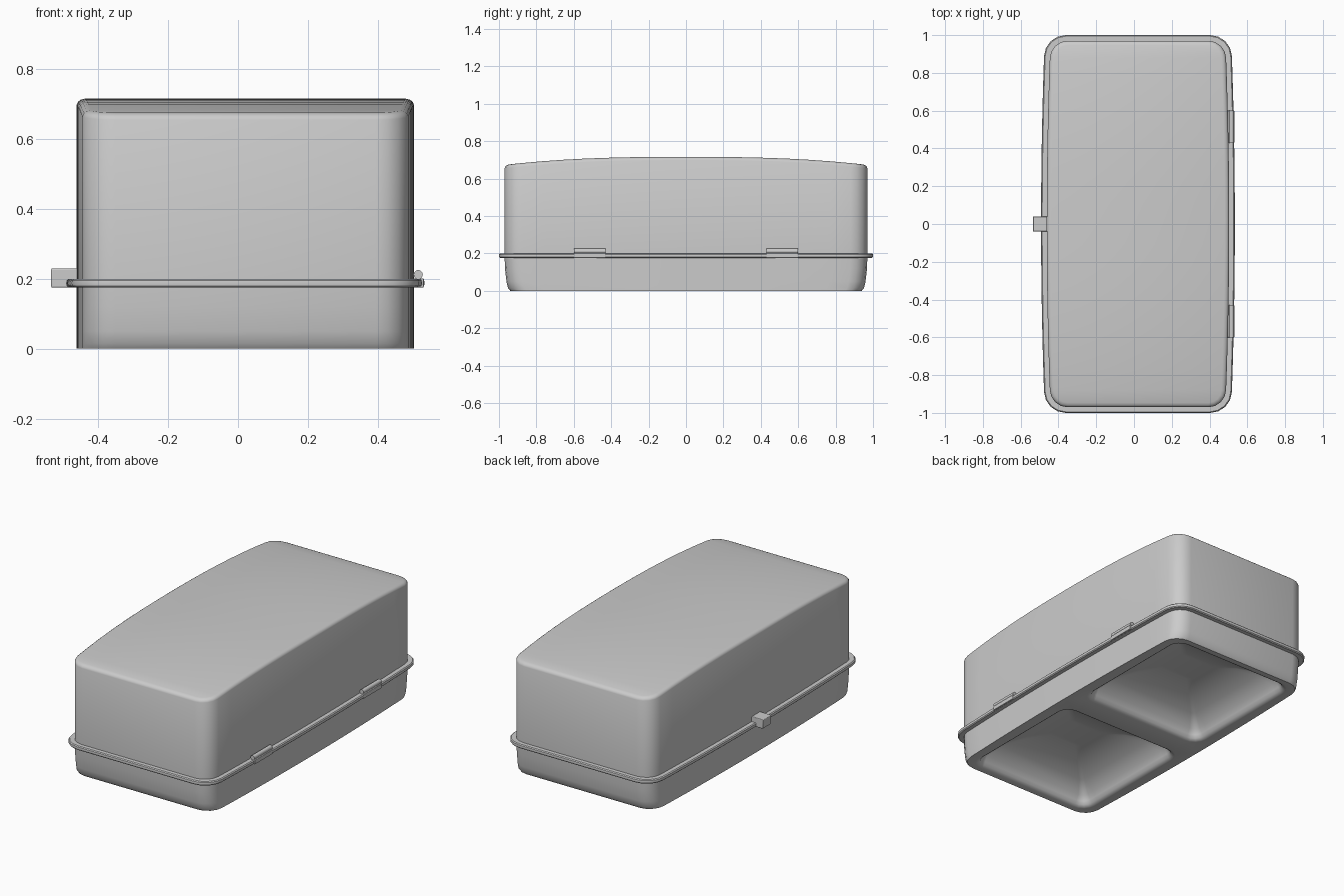
import bpy, bmesh, math
from mathutils import Vector

if "Cube" in bpy.data.objects:
    bpy.data.objects.remove(bpy.data.objects["Cube"])

CX = 0.021          # the case body sits slightly off the latch side
BULGE = 0.02        # long sides bow out this much at the middle


def outline(hx, hy, r, bulge=BULGE, cx=CX, cy=0.0, steps=4, sides=16):
    """Rounded rectangle with bowed long sides: right half, then mirrored left half."""
    right = []
    for i in range(steps + 1):
        a = -math.pi / 2 + math.pi / 2 * i / steps
        right.append((hx - r + r * math.cos(a), -hy + r + r * math.sin(a)))
    for i in range(1, sides):
        right.append((hx, (-hy + r) + 2 * (hy - r) * i / sides))
    right += [(x, -y) for x, y in reversed(right[:steps + 1])]
    right = [(x + bulge * (1 - (y / hy) ** 2), y) for x, y in right]
    pts = right + [(-x, y) for x, y in reversed(right)]
    return [(x + cx, y + cy) for x, y in pts]


def ring(bm, pts, z):
    return [bm.verts.new((x, y, z(x, y) if callable(z) else z)) for x, y in pts]


def bridge(bm, rings):
    for a, b in zip(rings, rings[1:]):
        n = len(a)
        for i in range(n):
            bm.faces.new((a[i], a[(i + 1) % n], b[(i + 1) % n], b[i]))


def cap(bm, r):
    n = len(r)
    for i in range(n // 2 - 1):
        bm.faces.new((r[i], r[i + 1], r[n - 2 - i], r[n - 1 - i]))


def loop_edges(bm, r):
    return [bm.edges.get((r[i], r[(i + 1) % len(r)])) for i in range(len(r))]


def finish(bm, name, angle=35):
    bmesh.ops.recalc_face_normals(bm, faces=bm.faces)
    me = bpy.data.meshes.new(name)
    bm.to_mesh(me)
    bm.free()
    ob = bpy.data.objects.new(name, me)
    bpy.context.collection.objects.link(ob)
    smooth(ob, angle)
    return ob


def smooth(ob, angle=35):
    bpy.ops.object.select_all(action='DESELECT')
    ob.select_set(True)
    bpy.context.view_layer.objects.active = ob
    bpy.ops.object.shade_smooth_by_angle(angle=math.radians(angle))


def crown(drop):
    """Gently arched lid top, nearly flat in the middle."""
    return lambda x, y: 0.716 - 0.043 * (abs(y) / 0.97) ** 2.6 - drop


# Lid with rounded upper edge
bm = bmesh.new()
rings = [ring(bm, outline(0.463, 0.97, 0.09), 0.19)]
for inset, drop in ((0, 0.018), (0.004, 0.009), (0.012, 0.003), (0.024, 0)):
    rings.append(ring(bm, outline(0.463 - inset, 0.97 - inset, 0.09 - inset), crown(drop)))
bridge(bm, rings)
cap(bm, rings[-1])
finish(bm, "lid")

# Base tray: outer wall, underside with two rounded, shallow sloping hollows
bm = bmesh.new()
walls = [ring(bm, outline(0.463, 0.97 - iy, 0.09), z)
         for z, iy in ((0.19, 0), (0.12, 0.002), (0.05, 0.01), (0.015, 0.018), (0, 0.03))]
bridge(bm, walls)
under = loop_edges(bm, walls[-1])
for s in (-1, 1):
    pocket = [ring(bm, outline(0.425 - i, 0.425 - i, max(0.09 - i, 0.02), 0, CX, s * 0.488), z)
              for i, z in ((0, 0), (0.012, 0.003), (0.025, 0.012), (0.034, 0.03),
                           (0.05, 0.06), (0.12, 0.11), (0.22, 0.15), (0.32, 0.17))]
    bridge(bm, pocket)
    cap(bm, pocket[-1])
    under += loop_edges(bm, pocket[0])
bmesh.ops.triangle_fill(bm, use_beauty=True, use_dissolve=False, edges=under,
                        normal=Vector((0, 0, -1)))
finish(bm, "base_tray")

# Rim flange around the parting line
bm = bmesh.new()
bridge(bm, [ring(bm, outline(0.493 - i, 1.0 - i, 0.11 - i), z)
            for i, z in ((0.04, 0.175), (0.006, 0.175), (0.001, 0.18), (0, 0.188),
                         (0.001, 0.195), (0.006, 0.2), (0.04, 0.2))])
finish(bm, "rim")


def block(name, loc, size, bevel):
    bpy.ops.mesh.primitive_cube_add(size=1, location=loc)
    ob = bpy.context.object
    ob.name = name
    ob.scale = size
    bpy.ops.object.transform_apply(location=False, rotation=False, scale=True)
    mod = ob.modifiers.new("bevel", 'BEVEL')
    mod.width, mod.segments = bevel, 3
    smooth(ob)
    return ob


# Latch on the left side
block("latch", (-0.4975, 0, 0.2025), (0.075, 0.08, 0.055), 0.004)

# Hinges on the right side
for s, side in ((-1, "front"), (1, "back")):
    bpy.ops.mesh.primitive_cylinder_add(vertices=24, radius=0.013, depth=0.17,
                                        location=(0.516, s * 0.515, 0.212),
                                        rotation=(math.pi / 2, 0, 0))
    bpy.context.object.name = side + "_hinge_pin"
    smooth(bpy.context.object)
    block(side + "_hinge_leaf", (0.512, s * 0.515, 0.1885), (0.04, 0.17, 0.026), 0.003)
